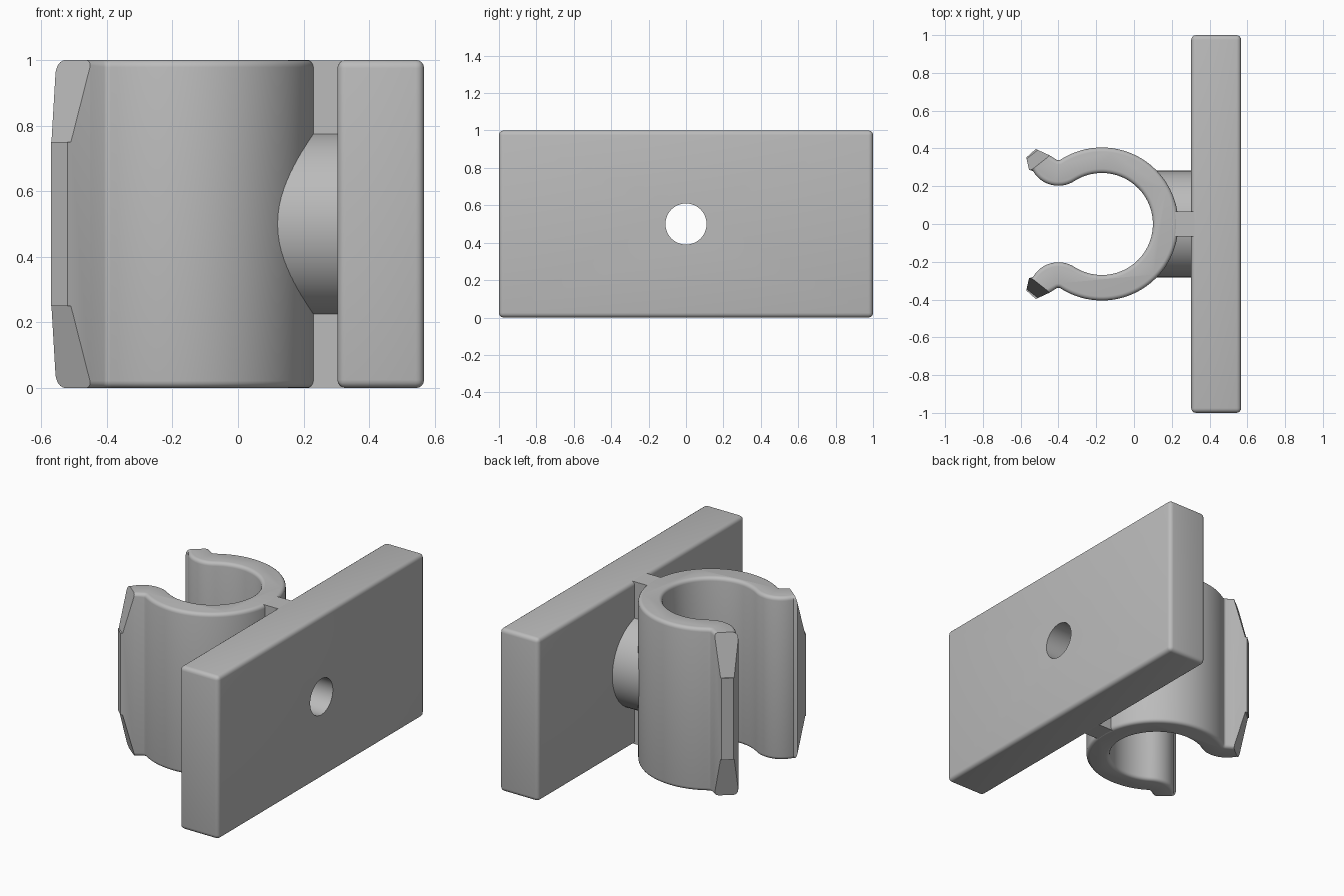
import bpy, bmesh
from math import sin, cos, radians, pi
from mathutils import Matrix, Vector

if "Cube" in bpy.data.objects:
    bpy.data.objects.remove(bpy.data.objects["Cube"])

grey = bpy.data.materials.new("plain grey")
grey.use_nodes = True
COLOUR = (0.5, 0.5, 0.5, 1)
grey.diffuse_color = COLOUR
grey.node_tree.nodes["Principled BSDF"].inputs["Base Color"].default_value = COLOUR


def finish(bm, name):
    bmesh.ops.recalc_face_normals(bm, faces=bm.faces)
    mesh = bpy.data.meshes.new(name)
    bm.to_mesh(mesh)
    bm.free()
    mesh.materials.append(grey)
    obj = bpy.data.objects.new(name, mesh)
    bpy.context.collection.objects.link(obj)
    return obj


def box(name, low, high, bevel=0):
    bm = bmesh.new()
    low, high = Vector(low), Vector(high)
    bmesh.ops.create_cube(bm, size=1, matrix=Matrix.Translation((low + high) / 2)
                          @ Matrix.Diagonal((*(high - low), 1)))
    if bevel:
        bmesh.ops.bevel(bm, geom=bm.edges[:], offset=bevel, segments=4,
                        profile=0.5, affect='EDGES')
    return finish(bm, name)


def x_cylinder(name, radius, x0, x1):
    bm = bmesh.new()
    bmesh.ops.create_cone(bm, cap_ends=True, segments=64, radius1=radius,
                          radius2=radius, depth=x1 - x0,
                          matrix=Matrix.Translation(((x0 + x1) / 2, 0, 0.5))
                          @ Matrix.Rotation(pi / 2, 4, 'Y'))
    return finish(bm, name)


def prism(name, points, offset, bevel=0):
    bm = bmesh.new()
    face = bm.faces.new([bm.verts.new(p) for p in points])
    ext = bmesh.ops.extrude_face_region(bm, geom=[face])
    verts = [v for v in ext["geom"] if isinstance(v, bmesh.types.BMVert)]
    bmesh.ops.translate(bm, verts=verts, vec=offset)
    bmesh.ops.recalc_face_normals(bm, faces=bm.faces)
    if bevel:
        rims = [e for e in bm.edges if abs(e.verts[0].co.z - e.verts[1].co.z) < 1e-4]
        bmesh.ops.bevel(bm, geom=rims, offset=bevel, segments=4,
                        profile=0.5, affect='EDGES')
    return finish(bm, name)


def cut(obj, cutter):
    mod = obj.modifiers.new("cut", 'BOOLEAN')
    mod.operation, mod.solver, mod.object = 'DIFFERENCE', 'EXACT', cutter
    bpy.context.view_layer.objects.active = obj
    bpy.ops.object.modifier_apply(modifier=mod.name)


def arc(centre, radius, a0, a1, count):
    angles = [radians(a0 + (a1 - a0) * i / count) for i in range(count + 1)]
    return [(centre[0] + radius * cos(a), centre[1] + radius * sin(a), 0) for a in angles]


# Spring clip: round jaw running into flared lips, mirrored across y
RING, LIP, TURN = (-0.17, 0), (-0.40, 0.358), 122.7
half = arc(RING, 0.405, 0, TURN, 36)
half += arc(LIP, 0.0205, TURN - 180, -112, 6)[1:]
half += [(-0.45, 0.365, 0), (-0.52, 0.397, 0), (-0.57, 0.352, 0), (-0.556, 0.287, 0)]
half += arc(LIP, 0.1555, -150, TURN - 180, 14)
half += arc(RING, 0.27, TURN, 0, 36)[1:]
outline = half + [(x, -y, z) for x, y, z in reversed(half[1:-1])]
clip = prism("spring_clip", outline, (0, 0, 1), 0.022)

# Sloping corners cut off the lip ends
for side in (1, -1):
    out = Vector((-0.62, 0.78 * side, 0))
    along = Vector((0.78, 0.62 * side, 0))
    for end in (1, -1):
        wedge = [out * d + along * -0.8 + Vector((0, 0, 0.5 + end * h))
                 for d, h in ((0.551, 0.55), (0.626, 0.25), (0.8, 0.25), (0.8, 0.55))]
        cutter = prism("lip_cutter", wedge, along * 1.2)
        cut(clip, cutter)
        bpy.data.objects.remove(cutter)

# Mounting plate, joining web and round boss
plate = box("mounting_plate", (0.303, -1, 0), (0.567, 1, 1), 0.025)
web = box("joining_web", (0.19, -0.065, 0.002), (0.325, 0.065, 0.998))
boss = x_cylinder("round_boss", 0.282, 0.115, 0.32)

# Screw hole through every part
drill = x_cylinder("drill", 0.11, -0.1, 0.7)
parts = [clip, plate, web, boss]
for part in parts:
    cut(part, drill)
bpy.data.objects.remove(drill)

bpy.ops.object.select_all(action='DESELECT')
for part in parts:
    part.select_set(True)
bpy.context.view_layer.objects.active = clip
bpy.ops.object.shade_smooth_by_angle(angle=radians(30))
